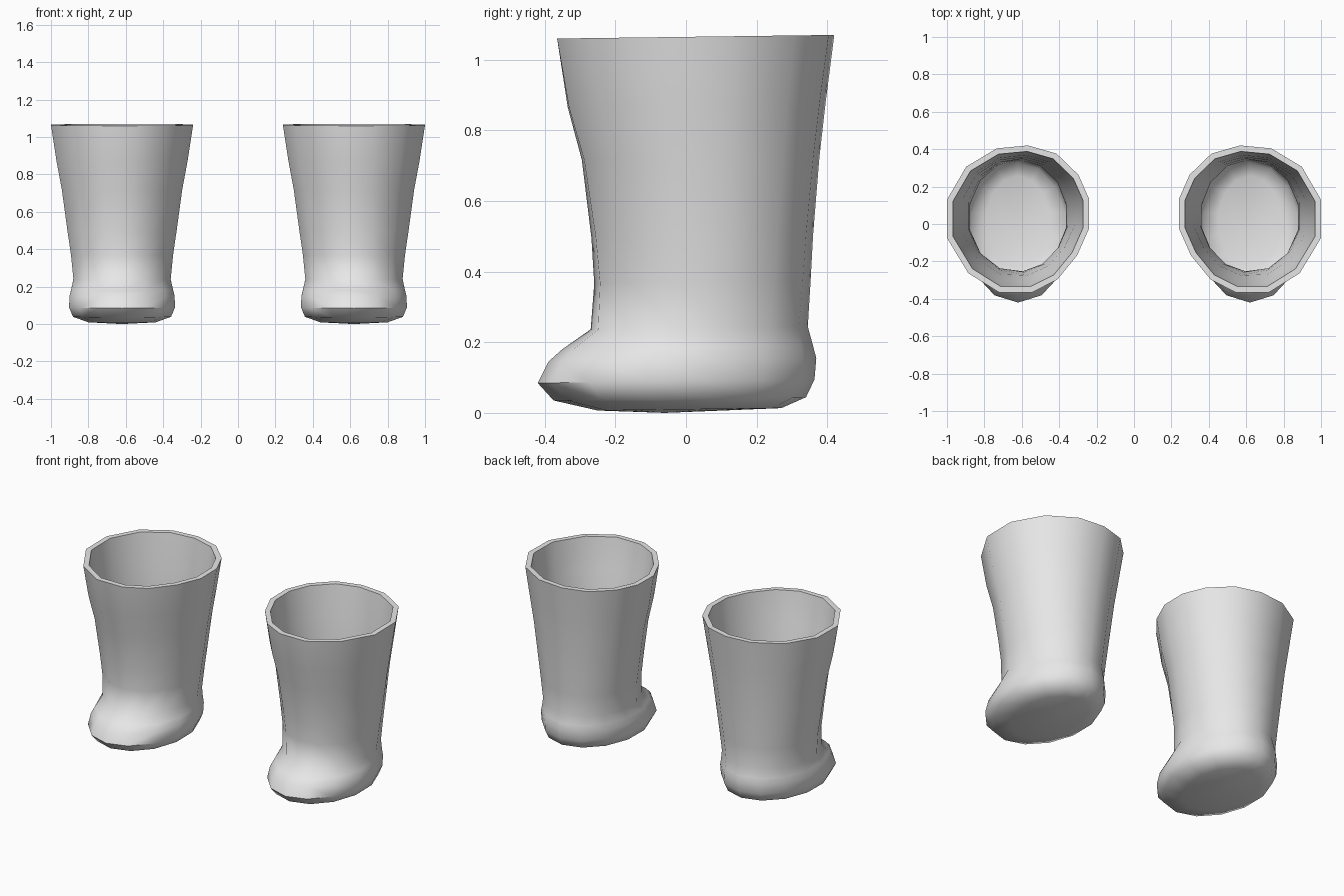
import bpy, bmesh, math

if "Cube" in bpy.data.objects:
    bpy.data.objects.remove(bpy.data.objects["Cube"])

SIDES = 14
X_CENTRE = -0.62

# Slightly irregular rim outline on a unit circle, clockwise from the back
RIM = [(.14, 1), (.54, .89), (.85, .6), (1, .27), (1, -.13), (.83, -.5), (.55, -.83),
       (.2, -1), (-.27, -1), (-.7, -.74), (-1, -.26), (-1, .26), (-.73, .71), (-.3, .96)]

# Rings from rim to sole: z, front y, back y, half width, wall thickness, roundness
RINGS = [
    (1.065, -.365, .42, .38, .032, 0),
    (.87, -.335, .395, .35, .027, .1),
    (.72, -.295, .378, .322, .02, .2),
    (.50, -.268, .36, .292, .011, .4),
    (.37, -.26, .353, .273, .007, .55),
    (.24, -.27, .345, .26, .004, .7),
    (.185, -.35, .36, .272, .008, .9),
    (.15, -.39, .369, .281, .01, 1),
    (.09, -.42, .364, .283, .012, 1),
    (.04, -.375, .34, .262, .012, 1),
    (.01, -.25, .27, .18, .012, 1),
]


def add_ring(bm, row, inner):
    z, front, back, half, wall, roundness = row
    inset = wall if inner else 0
    yc, ry, rx = (front + back) / 2, (back - front) / 2 - inset, half - inset
    if inner and z < .1:
        z += .012
    verts = []
    for i, (u, v) in enumerate(RIM):
        a = math.pi / 2 - math.tau * i / SIDES
        u += (math.cos(a) / .975 - u) * roundness
        v += (math.sin(a) - v) * roundness
        y = yc + v * ry
        verts.append(bm.verts.new((X_CENTRE + u * rx, y, z + .013 * y)))
    return verts


def bridge(bm, a, b):
    for i in range(SIDES):
        j = (i + 1) % SIDES
        bm.faces.new((a[i], a[j], b[j], b[i]))


def cap(bm, ring, z):
    centre = bm.verts.new((X_CENTRE, -.06, z))
    for i in range(SIDES):
        bm.faces.new((ring[i], ring[(i + 1) % SIDES], centre))


# Boot shell: outside, rim and lining
bm = bmesh.new()
outer = [add_ring(bm, r, False) for r in RINGS]
lining = [add_ring(bm, r, True) for r in RINGS]
for rings in (outer, lining):
    for a, b in zip(rings, rings[1:]):
        bridge(bm, a, b)
bridge(bm, outer[0], lining[0])
cap(bm, outer[-1], 0)       # sole
cap(bm, lining[-1], .02)    # insole
bmesh.ops.recalc_face_normals(bm, faces=bm.faces)

mesh = bpy.data.meshes.new("boots")
bm.to_mesh(mesh)
bm.free()
boots = bpy.data.objects.new("boots", mesh)
bpy.context.collection.objects.link(boots)

grey = bpy.data.materials.new("light_grey")
grey.diffuse_color = (.8, .8, .8, 1)
grey.use_nodes = True
grey.node_tree.nodes["Principled BSDF"].inputs["Base Color"].default_value = grey.diffuse_color
mesh.materials.append(grey)

# Smooth leather with a crisp rim
bpy.context.view_layer.objects.active = boots
boots.select_set(True)
bpy.ops.object.shade_smooth_by_angle(angle=math.radians(50))

# Second boot
mirror = boots.modifiers.new("second_boot", 'MIRROR')
mirror.use_axis[0] = True
